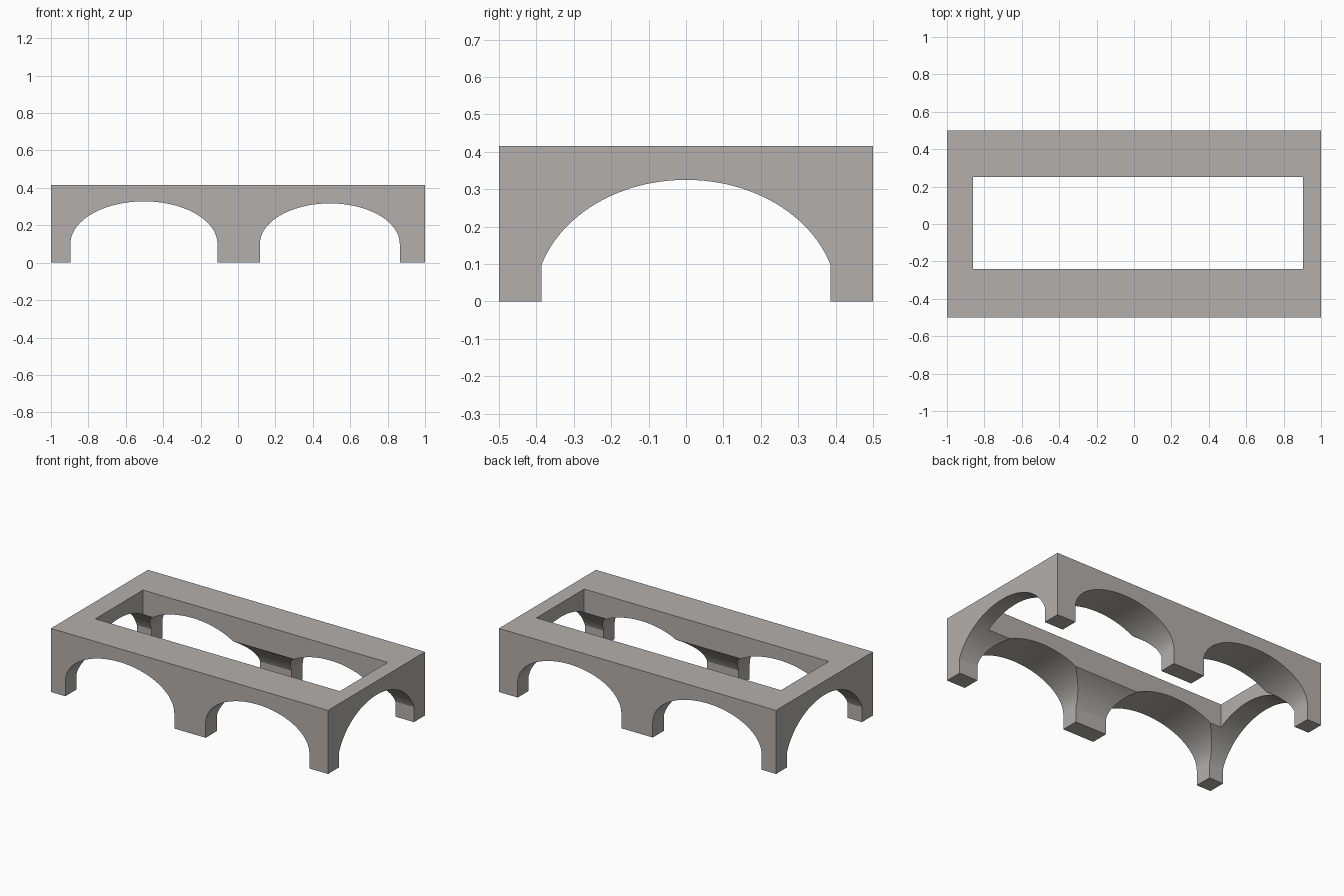
import bpy, bmesh, math

if "Cube" in bpy.data.objects:
    bpy.data.objects.remove(bpy.data.objects["Cube"])

HEIGHT = 0.415

stone = bpy.data.materials.new("warm grey")
stone.diffuse_color = (0.45, 0.43, 0.41, 1)
stone.use_nodes = True
stone.node_tree.nodes["Principled BSDF"].inputs["Base Color"].default_value = stone.diffuse_color


def box(name, x0, x1, y0, y1, z0, z1):
    bpy.ops.mesh.primitive_cube_add(
        size=1, location=((x0 + x1) / 2, (y0 + y1) / 2, (z0 + z1) / 2))
    ob = bpy.context.object
    ob.name = name
    ob.scale = (x1 - x0, y1 - y0, z1 - z0)
    bpy.ops.object.transform_apply(location=True, rotation=True, scale=True)
    ob.data.materials.append(stone)
    return ob


def arch(name, centre, half, radius, base, rise, spring, along_x, reach, n=48):
    """Arch-shaped bar: straight jambs to the spring line, then an ellipse."""
    pts = [(-half, -0.1), (half, -0.1)]
    end = math.acos(min(1, half / radius))
    for i in range(n + 1):
        t = end + (math.pi - 2 * end) * i / n
        pts.append((radius * math.cos(t), base + rise * math.sin(t)))
    bm = bmesh.new()
    rings = []
    for d in (-reach, reach):
        rings.append([bm.verts.new((d, centre + u, z) if along_x
                                   else (centre + u, d, z)) for u, z in pts])
    a, b = rings
    bm.faces.new(a)
    bm.faces.new(b)
    for i in range(len(pts)):
        j = (i + 1) % len(pts)
        bm.faces.new((a[i], a[j], b[j], b[i]))
    bmesh.ops.recalc_face_normals(bm, faces=bm.faces)
    me = bpy.data.meshes.new(name)
    bm.to_mesh(me)
    bm.free()
    me.materials.append(stone)
    ob = bpy.data.objects.new(name, me)
    bpy.context.collection.objects.link(ob)
    return ob


# Solid block
frame = box("arched_frame", -1, 1, -0.5, 0.5, 0, HEIGHT)

# Long vault, two cross vaults and the opening in the top
cutters = [
    arch("long_vault_cutter", 0, 0.386, 0.405, 0, 0.325, 0.1, True, 1.2),
    arch("left_vault_cutter", -0.503, 0.393, 0.393, 0.1, 0.228, 0.1, False, 0.7),
    arch("right_vault_cutter", 0.491, 0.374, 0.374, 0.1, 0.217, 0.1, False, 0.7),
    box("top_opening_cutter", -0.862, 0.903, -0.24, 0.252, -0.2, 0.6),
]
bpy.context.view_layer.objects.active = frame
for c in cutters:
    m = frame.modifiers.new(c.name, "BOOLEAN")
    m.operation = "DIFFERENCE"
    m.solver = "EXACT"
    m.object = c
    bpy.ops.object.modifier_apply(modifier=m.name)
for c in cutters:
    bpy.data.objects.remove(c)

# Smooth vault surfaces, crisp edges
bpy.ops.object.select_all(action="DESELECT")
frame.select_set(True)
bpy.context.view_layer.objects.active = frame
bpy.ops.object.shade_smooth_by_angle(angle=math.radians(20))
